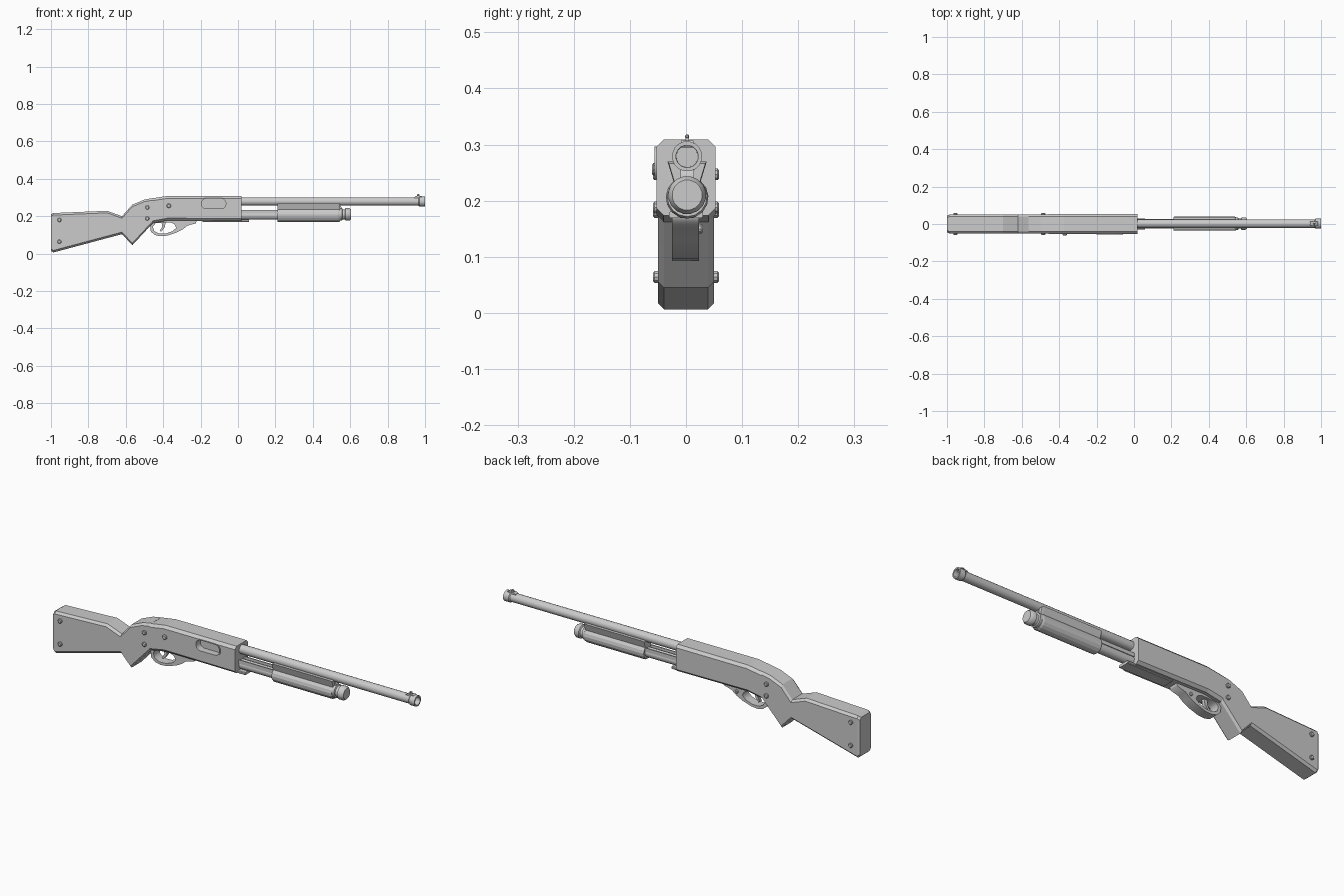
import bpy, bmesh, math
from mathutils import Matrix

if "Cube" in bpy.data.objects:
    bpy.data.objects.remove(bpy.data.objects["Cube"])

YC = 0.002  # centre line of barrel and tube


def finish(name, bm, smooth=False):
    bmesh.ops.remove_doubles(bm, verts=bm.verts, dist=1e-5)
    bmesh.ops.recalc_face_normals(bm, faces=bm.faces)
    me = bpy.data.meshes.new(name)
    bm.to_mesh(me)
    bm.free()
    ob = bpy.data.objects.new(name, me)
    bpy.context.collection.objects.link(ob)
    if smooth:
        bpy.ops.object.select_all(action='DESELECT')
        ob.select_set(True)
        bpy.context.view_layer.objects.active = ob
        bpy.ops.object.shade_smooth_by_angle(angle=math.radians(40))
    return ob


def loft(name, rings, smooth=False):
    """Skin a list of equal-length point rings and cap both ends."""
    bm = bmesh.new()
    rows = [[bm.verts.new(p) for p in r] for r in rings]
    n = len(rows[0])
    for a, b in zip(rows, rows[1:]):
        for i in range(n):
            j = (i + 1) % n
            bm.faces.new((a[i], a[j], b[j], b[i]))
    bm.faces.new(rows[0])
    bm.faces.new(rows[-1])
    return finish(name, bm, smooth)


def body(name, stations, c):
    """Chamfered box sections; station = x, bottom, top, half width."""
    rings = []
    for x, b, t, w in stations:
        half = [(w - c, b), (w, b + c), (w, t - c), (w - c, t)]
        sec = half + [(-y, z) for y, z in reversed(half)]
        rings.append([(x, y, z) for y, z in sec])
    return loft(name, rings)


def turned(name, profile, z, n=16, y=YC):
    """Round part along x; profile = (x, radius)."""
    angles = [2 * math.pi * (i + .5) / n for i in range(n)]
    return loft(name, [[(x, y + r * math.cos(a), z + r * math.sin(a)) for a in angles]
                       for x, r in profile], True)


def plate(name, loops, y, half, bevel=0.0):
    """Flat outline in x-z (further loops are holes) with thickness in y."""
    cu = bpy.data.curves.new(name, 'CURVE')
    cu.dimensions, cu.fill_mode = '2D', 'BOTH'
    cu.extrude, cu.bevel_depth, cu.bevel_resolution = half - bevel, bevel, 0
    cu.offset = -bevel
    for pts in loops:
        sp = cu.splines.new('POLY')
        sp.points.add(len(pts) - 1)
        for p, (px, pz) in zip(sp.points, pts):
            p.co = (px, pz, 0, 1)
        sp.use_cyclic_u = True
    tmp = bpy.data.objects.new("temp", cu)
    bpy.context.collection.objects.link(tmp)
    deps = bpy.context.evaluated_depsgraph_get()
    me = bpy.data.meshes.new_from_object(tmp.evaluated_get(deps))
    bm = bmesh.new()
    bm.from_mesh(me)
    bpy.data.objects.remove(tmp)
    bpy.data.meshes.remove(me)
    bm.transform(Matrix.Translation((0, y, 0)) @ Matrix.Rotation(math.pi / 2, 4, 'X'))
    return finish(name, bm)


def pin(name, x, z, r, y0, y1, n=10):
    return loft(name, [[(x + r * k * math.cos(2 * math.pi * i / n), y,
                         z + r * k * math.sin(2 * math.pi * i / n)) for i in range(n)]
                       for y, k in ((y0, 1), (y0 + (y1 - y0) * .8, 1), (y1, .7))])


def slot(x0, x1, z0, z1, r, n=5):
    pts = []
    for cx, cz, a0 in ((x1 - r, z1 - r, 0), (x0 + r, z1 - r, 90), (x0 + r, z0 + r, 180), (x1 - r, z0 + r, 270)):
        for i in range(n + 1):
            a = math.radians(a0 + 90 * i / n)
            pts.append((cx + r * math.cos(a), cz + r * math.sin(a)))
    return pts


# Stock and grip
body("stock", [(-1, .016, .21, .044), (-.988, .006, .217, .05), (-.70, .083, .229, .05),
               (-.62, .104, .2, .05), (-.565, .045, .262, .05), (-.5, .115, .289, .05),
               (-.455, .163, .297, .05)], .011)

# Receiver with recessed port on the front side
receiver = body("receiver", [(-.457, .162, .296, .053), (-.375, .177, .309, .053),
                             (.02, .174, .309, .053)], .013)
cutter = plate("port_cutter", [slot(-.195, -.065, .241, .294, .024)], -.05, .028)
cutter.hide_render = True
cutter.hide_viewport = False
cutter.display_type = 'WIRE'
mod = receiver.modifiers.new("port", 'BOOLEAN')
mod.object, mod.operation, mod.solver = cutter, 'DIFFERENCE', 'EXACT'
plate("port_rim", [slot(-.2, -.06, .237, .297, .027), slot(-.195, -.065, .241, .294, .024)], -.0525, .004)

# Side screws, mirrored on both sides
for side in (-1, 1):
    for i, (x, z) in enumerate([(-.955, .18), (-.955, .064), (-.485, .247), (-.485, .188)]):
        pin(f"screw_{i}_{'front' if side < 0 else 'back'}", x, z, .011, side * .045, side * .059)
pin("receiver_button", -.37, .256, .012, -.045, -.061)

# Loading plate below the receiver
body("loading_plate", [(-.19, .169, .185, .03), (.06, .169, .182, .03)], .003)

# Trigger guard, trigger and safety
plate("trigger_guard",
      [[(-.455, .18), (-.47, .15), (-.466, .118), (-.445, .1), (-.415, .093), (-.38, .096), (-.33, .112),
        (-.295, .13), (-.27, .15), (-.225, .162), (-.22, .185)],
       [(-.44, .163), (-.455, .145), (-.448, .12), (-.42, .107), (-.385, .108), (-.35, .12), (-.33, .138),
        (-.34, .158), (-.36, .166)]], -.001, .024)
plate("trigger", [[(-.41, .175), (-.405, .145), (-.418, .122), (-.41, .118), (-.392, .14), (-.385, .175)]],
      0, .008)
pin("safety_button", -.3, .15, .009, .015, .03)

# Barrel with hollow muzzle
turned("barrel", [(0, .0225), (.965, .0225), (.97, .027), (1, .027), (1, .02), (.9, .019)], .279)
# Front sight
plate("sight_base", [[(.935, .295), (.95, .307), (.985, .307), (.985, .295)]], YC, .011)
plate("sight_post", [[(.955, .305), (.96, .312), (.97, .312), (.972, .305)]], YC, .003)
turned("sight_bead", [(.957, .002), (.96, .004), (.968, .004), (.971, .002)], .3145, 8)

# Magazine tube, cap and barrel bracket
turned("magazine_tube", [(0, .024), (.57, .024)], .205)
turned("magazine_cap", [(.54, .028), (.543, .034), (.556, .034), (.559, .027), (.571, .027), (.575, .034),
                        (.595, .034), (.605, .027)], .21)
plate("barrel_bracket", [[(.53, .22), (.53, .265), (.548, .265), (.56, .22)]], YC, .012)

# Sliding fore-end: round lower half, flared upper rails
section = [(.038 * math.cos(a), .206 + .038 * math.sin(a))
           for a in [math.radians(-230 + 280 * i / 12) for i in range(13)]]
section += [(.035, .27), (-.035, .27)]


def fore_ring(x, k=1.0):
    return [(x, YC + y * k, .22 + (z - .22) * k) for y, z in section]


loft("fore_end", [fore_ring(.21, .93), fore_ring(.216), fore_ring(.535), fore_ring(.545, .93)])

# Action bars joining fore-end and receiver
for side in (-1, 1):
    y = YC + side * .022
    loft(f"action_bar_{'front' if side < 0 else 'back'}",
         [[(x, y - .003, .215), (x, y + .003, .215), (x, y + .003, .234), (x, y - .003, .234)]
          for x in (0, .22)])
